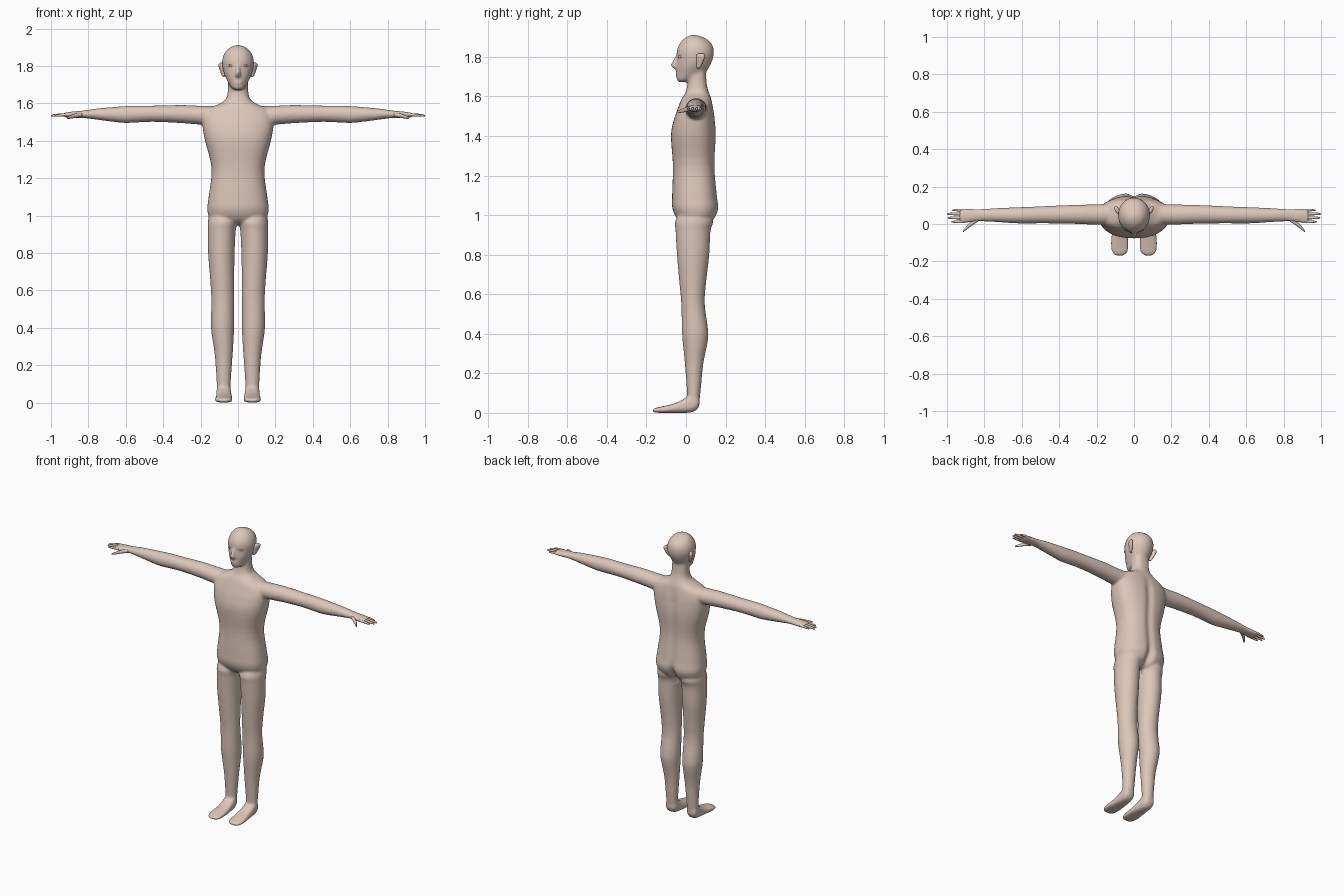
import bpy, bmesh, math
from mathutils import Vector, Matrix

cube = bpy.data.objects.get("Cube")
if cube:
    bpy.data.objects.remove(cube, do_unlink=True)


def material(name, rgb):
    m = bpy.data.materials.new(name)
    m.use_nodes = True
    m.diffuse_color = (*rgb, 1)
    bsdf = next(n for n in m.node_tree.nodes if n.type == 'BSDF_PRINCIPLED')
    bsdf.inputs["Base Color"].default_value = (*rgb, 1)
    return m


SKIN = material("skin", (0.72, 0.57, 0.49))
CLOTH = material("pale grey cloth", (0.68, 0.68, 0.73))
DARK = material("dark eye", (0.08, 0.05, 0.04))


def spline(a, b, c, d, t):
    return [0.5 * (2*q + (r-p)*t + (2*p - 5*q + 4*r - s)*t*t + (3*q - p - 3*r + s)*t**3)
            for p, q, r, s in zip(a, b, c, d)]


def loft(bm, axis, sections, mirror=1, power=2.0, sides=24, steps=4):
    """Skin rounded sections (position, u0, u1, v0, v1) along an axis."""
    n = len(sections)
    rows = []
    for i in range(n - 1):
        four = [sections[min(max(i + k, 0), n - 1)] for k in (-1, 0, 1, 2)]
        rows += [spline(*four, j / steps) for j in range(steps)]
    rows.append(sections[-1])
    rings = []
    for pos, u0, u1, v0, v1 in rows:
        ring = []
        for k in range(sides):
            a = math.tau * k / sides
            c, s = math.cos(a), math.sin(a)
            u = (u0+u1)/2 + (u1-u0)/2 * math.copysign(abs(c)**(2/power), c)
            v = (v0+v1)/2 + (v1-v0)/2 * math.copysign(abs(s)**(2/power), s)
            co = {'x': (pos, u, v), 'y': (u, pos, v), 'z': (u, v, pos)}[axis]
            ring.append(bm.verts.new((co[0] * mirror, co[1], co[2])))
        rings.append(ring)
    faces = [bm.faces.new(rings[0]), bm.faces.new(rings[-1])]
    for r, q in zip(rings, rings[1:]):
        for k in range(sides):
            j = (k + 1) % sides
            faces.append(bm.faces.new((r[k], r[j], q[j], q[k])))
    bmesh.ops.recalc_face_normals(bm, faces=faces)


def ball(bm, centre, size, turn=0.0):
    m = Matrix.Translation(centre) @ Matrix.Rotation(turn, 4, 'Z') @ Matrix.Diagonal((*size, 1))
    bmesh.ops.create_uvsphere(bm, u_segments=20, v_segments=12, radius=1, matrix=m)


def finish(name, bm, *mats):
    me = bpy.data.meshes.new(name)
    bm.to_mesh(me)
    bm.free()
    for m in mats:
        me.materials.append(m)
    me.shade_smooth()
    ob = bpy.data.objects.new(name, me)
    bpy.context.collection.objects.link(ob)
    return ob


def sym(z, half, y0, y1):
    return (z, -half, half, y0, y1)


body = bmesh.new()
# Torso from hips to neck
loft(body, 'z', [sym(.95, .09, 0, .10), sym(.975, .145, -.04, .14), sym(1.03, .164, -.068, .165),
                 sym(1.10, .157, -.07, .158), sym(1.25, .141, -.066, .146),
                 sym(1.40, .176, -.076, .152), sym(1.48, .19, -.062, .147),
                 sym(1.53, .188, -.045, .140), sym(1.57, .16, -.03, .132),
                 sym(1.595, .105, -.018, .125), sym(1.62, .068, -.003, .116),
                 sym(1.66, .055, .007, .105), sym(1.74, .052, .01, .10)], power=2.4, sides=40)
# Head and jaw
loft(body, 'z', [sym(1.673, .02, -.035, 0), sym(1.685, .036, -.047, .04), sym(1.71, .052, -.05, .09),
                 sym(1.75, .071, -.05, .118), sym(1.79, .082, -.046, .136),
                 sym(1.825, .085, -.047, .141), sym(1.86, .076, -.036, .133),
                 sym(1.89, .055, -.012, .104), sym(1.905, .03, .012, .07),
                 sym(1.912, .006, .034, .046)], sides=32)
# Nose and lips
loft(body, 'z', [sym(1.735, .006, -.055, -.03), sym(1.748, .015, -.071, -.03),
                 sym(1.76, .014, -.079, -.03), sym(1.785, .010, -.064, -.03),
                 sym(1.81, .009, -.05, -.03)], sides=16)
ball(body, (0, -.045, 1.712), (.022, .010, .008))

for s in (1, -1):
    # Leg
    loft(body, 'z', [(1.03, .02, .145, -.02, .12), (.97, .004, .161, -.055, .138),
                     (.92, .012, .161, -.053, .124), (.80, .018, .16, -.046, .118),
                     (.66, .02, .149, -.034, .102), (.55, .02, .143, -.024, .095),
                     (.42, .02, .145, -.021, .112), (.36, .022, .14, -.017, .11),
                     (.25, .029, .124, -.006, .088), (.12, .038, .115, .004, .075),
                     (.04, .042, .112, .008, .066)], s)
    # Foot
    loft(body, 'y', [(.068, .06, .10, .04, .07), (.055, .045, .112, .016, .09),
                     (.03, .037, .116, .003, .098), (0, .035, .116, 0, .078),
                     (-.05, .031, .119, 0, .051), (-.11, .029, .124, 0, .035),
                     (-.15, .035, .118, .001, .026), (-.168, .055, .10, .005, .02)],
         s, power=2.6)
    # Arm and palm
    loft(body, 'x', [(.10, .0, .11, 1.48, 1.585), (.20, -.004, .105, 1.486, 1.587),
                     (.30, 0, .103, 1.494, 1.591), (.45, .003, .097, 1.501, 1.588),
                     (.55, .003, .092, 1.497, 1.588), (.62, .003, .09, 1.496, 1.584),
                     (.75, .011, .084, 1.512, 1.573), (.83, .014, .08, 1.522, 1.561),
                     (.87, .009, .082, 1.521, 1.558), (.91, .004, .084, 1.523, 1.553),
                     (.933, .006, .082, 1.528, 1.548)], s)

ob = finish("body", body, SKIN, CLOTH)
# Blend the parts into one skin
remesh = ob.modifiers.new("blend", 'REMESH')
remesh.mode = 'VOXEL'
remesh.voxel_size = .007
soft = ob.modifiers.new("soften", 'SMOOTH')
soft.factor = .5
soft.iterations = 7
bpy.context.view_layer.update()
dg = bpy.context.evaluated_depsgraph_get()
blended = bpy.data.meshes.new_from_object(ob.evaluated_get(dg))
ob.modifiers.clear()
ob.data = blended
blended.name = "body"

# Spine groove, cleft and the shorts' clean edges
bm = bmesh.new()
bm.from_mesh(blended)
for v in bm.verts:
    x, y, z = v.co
    if y > .06 and .9 < z < 1.58:
        depth = .010 * min(1, (1.58 - z) / .1) + .024 * math.exp(-((z - .99) / .055) ** 2)
        v.co.y -= depth * math.exp(-(x / .024) ** 2)
for z in (.92, 1.09):
    bmesh.ops.bisect_plane(bm, geom=bm.verts[:] + bm.edges[:] + bm.faces[:],
                           plane_co=(0, 0, z), plane_no=(0, 0, 1))
for f in bm.faces:
    f.material_index = int(.92 < f.calc_center_median().z < 1.09)
bm.to_mesh(blended)
bm.free()
blended.materials.clear()
for m in (SKIN, CLOTH):
    blended.materials.append(m)
blended.shade_smooth()

for s, side in ((1, "left"), (-1, "right")):
    # Fingers: centre, tip and thickness
    hand = bmesh.new()
    for y, tip, r in ((.012, .978, .0075), (.033, .996, .008), (.054, 1.0, .008), (.074, .972, .007)):
        z = 1.538
        loft(hand, 'x', [(.90, y-r, y+r, z-r, z+r), (.935, y-r, y+r, z-r, z+r),
                         (tip-.025, y-r*.85, y+r*.85, z-r-.001, z+r*.7),
                         (tip-.006, y-r*.6, y+r*.6, z-r-.001, z+r*.2),
                         (tip, y-r*.2, y+r*.2, z-r*.8, z-r*.4)], s, sides=12)
    # Thumb
    loft(hand, 'x', [(.835, .012, .035, 1.528, 1.55), (.86, -.004, .022, 1.524, 1.548),
                     (.885, -.022, .002, 1.52, 1.54), (.905, -.038, -.022, 1.517, 1.532),
                     (.915, -.045, -.037, 1.519, 1.526)], s, sides=12)
    finish(side + "_fingers", hand, SKIN)

    # Ear with a raised rim, narrower at the lobe
    ear = bmesh.new()
    loft(ear, 'z', [(1.742, .074, .082, .058, .068), (1.75, .072, .088, .053, .075),
                    (1.775, .074, .095, .052, .087), (1.80, .076, .101, .052, .096),
                    (1.812, .077, .099, .055, .094), (1.818, .08, .092, .064, .085)],
         s, sides=16)
    bmesh.ops.transform(ear, verts=ear.verts, matrix=Matrix.Shear('XY', 4, (0, 0)))
    for v in ear.verts:
        v.co.x += s * (v.co.y - .07) * .35
    finish(side + "_ear", ear, SKIN)

    # Eyelid and pupil set on the face surface
    hit, place, normal, _ = ob.ray_cast(Vector((s * .043, -1, 1.80)), Vector((0, 1, 0)))
    turn = math.atan2(normal.x, -normal.y)
    lid = bmesh.new()
    ball(lid, place, (.014, .005, .007), turn)
    finish(side + "_eyelid", lid, SKIN)
    eye = bmesh.new()
    ball(eye, place + normal * .0035, (.005, .0025, .0035), turn)
    finish(side + "_eye", eye, DARK)
